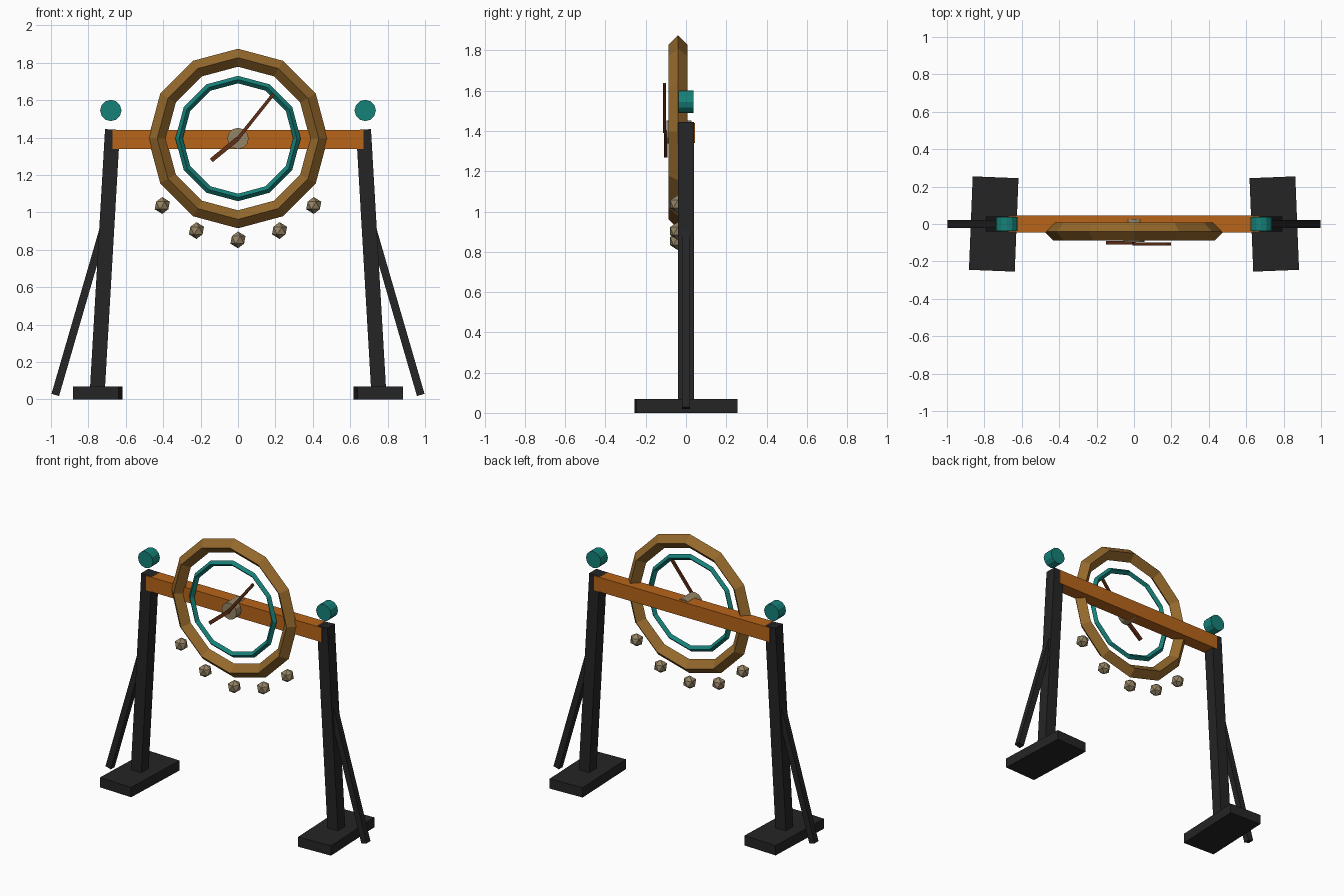
import bpy, bmesh, math
from mathutils import Matrix, Vector

if "Cube" in bpy.data.objects:
    bpy.data.objects.remove(bpy.data.objects["Cube"])


def material(name, rgb):
    m = bpy.data.materials.new(name)
    m.use_nodes = True
    m.diffuse_color = (*rgb, 1)
    m.node_tree.nodes["Principled BSDF"].inputs["Base Color"].default_value = (*rgb, 1)
    return m


black = material("black iron", (0.018, 0.018, 0.018))
orange = material("orange wood", (0.48, 0.13, 0.01))
bronze = material("bronze", (0.30, 0.14, 0.025))
teal = material("teal", (0.008, 0.22, 0.19))
tan = material("tan", (0.30, 0.23, 0.13))
brown = material("dark brown", (0.12, 0.028, 0.008))


def finish(name, bm, mat, matrix=Matrix()):
    bmesh.ops.recalc_face_normals(bm, faces=bm.faces)
    mesh = bpy.data.meshes.new(name)
    bm.to_mesh(mesh)
    bm.free()
    mesh.materials.append(mat)
    obj = bpy.data.objects.new(name, mesh)
    obj.matrix_world = matrix
    bpy.context.collection.objects.link(obj)


def box(name, size, mat, matrix):
    bm = bmesh.new()
    bmesh.ops.create_cube(bm, size=1)
    bmesh.ops.scale(bm, vec=size, verts=bm.verts)
    finish(name, bm, mat, matrix)


def bar(name, start, end, width, depth, mat):
    """Square-ended bar between two points in a plane facing the front."""
    a, b = Vector(start), Vector(end)
    d = b - a
    turn = Matrix.Rotation(math.atan2(d.x, d.z), 4, 'Y')
    box(name, (width, depth, d.length), mat, Matrix.Translation((a + b) / 2) @ turn)


def drum(name, centre, radius, depth, mat):
    bm = bmesh.new()
    bmesh.ops.create_cone(bm, cap_ends=True, segments=12, radius1=radius,
                          radius2=radius, depth=depth)
    finish(name, bm, mat, Matrix.Translation(centre) @ Matrix.Rotation(math.pi / 2, 4, 'X'))


def ring(name, centre, major, minor, mat, sides=12):
    """Twelve-sided ring with a diamond cross-section."""
    bm = bmesh.new()
    loops = []
    for i in range(sides):
        t = math.tau * i / sides
        loop = []
        for j in range(4):
            p = math.pi / 2 * j
            r = major + minor * math.cos(p)
            loop.append(bm.verts.new((r * math.cos(t), minor * math.sin(p), r * math.sin(t))))
        loops.append(loop)
    for i in range(sides):
        a, b = loops[i], loops[(i + 1) % sides]
        for j in range(4):
            k = (j + 1) % 4
            bm.faces.new((a[j], a[k], b[k], b[j]))
    finish(name, bm, mat, Matrix.Translation(centre))


def bell(name, centre):
    bm = bmesh.new()
    bmesh.ops.create_icosphere(bm, subdivisions=1, radius=0.045)
    finish(name, bm, tan, Matrix.Translation(centre))


# Stand: feet, leaning posts, braces and round finials on both sides
for side, s in (("left", 1), ("right", -1)):
    foot_place = Matrix.Translation((s * 0.75, 0, 0.034)) @ Matrix.Rotation(s * 0.04, 4, 'Z')
    box(side + "_foot", (0.245, 0.5, 0.068), black, foot_place)
    bar(side + "_post", (s * 0.753, 0, 0.03), (s * 0.671, 0, 1.443), 0.08, 0.08, black)
    bar(side + "_brace", (s * 0.977, 0, 0.024), (s * 0.714, 0, 0.93), 0.042, 0.042, black)
    drum(side + "_finial", (s * 0.68, 0, 1.545), 0.057, 0.076, teal)

# Crossbeam
box("crossbeam", (1.34, 0.09, 0.1), orange, Matrix.Translation((0, 0, 1.39)))

# Dial rings and hub
ring("outer_ring", (0, -0.04, 1.395), 0.432, 0.048, bronze)
ring("inner_ring", (0, -0.055, 1.395), 0.315, 0.02, teal)
drum("hub", (0, -0.035, 1.395), 0.057, 0.125, tan)

# Hands
bar("long_hand", (0, -0.107, 1.395), (0.19, -0.107, 1.633), 0.018, 0.014, brown)
bar("short_hand", (0, -0.101, 1.395), (-0.143, -0.101, 1.278), 0.024, 0.018, brown)

# Hanging bells below the dial
for i, (x, z) in enumerate(((-0.405, 1.037), (-0.222, 0.903), (0, 0.853),
                            (0.222, 0.903), (0.405, 1.037))):
    bell(f"bell_{i + 1}", (x, -0.04, z))
